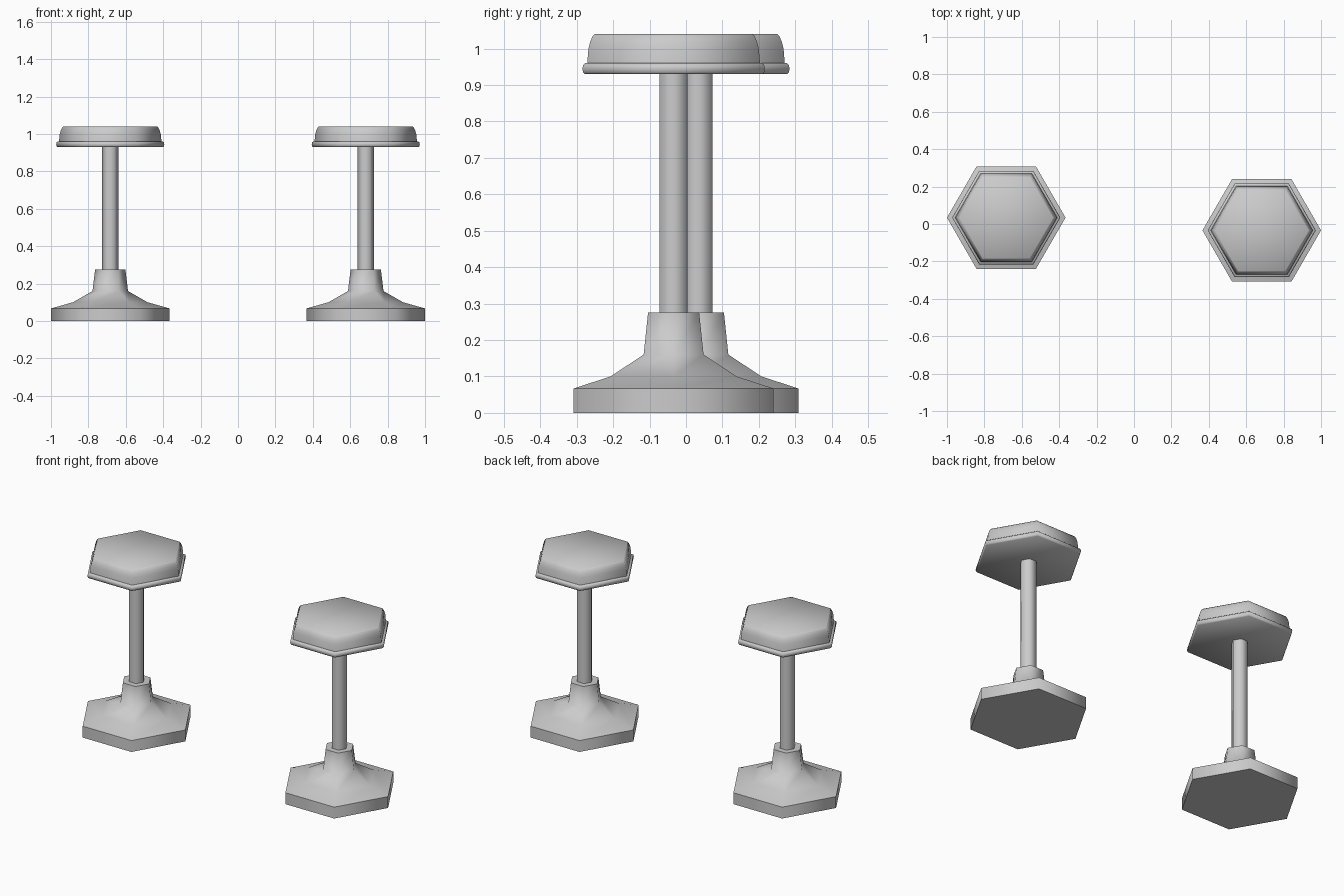
import bpy, bmesh
from math import radians, sin, cos, pi

if "Cube" in bpy.data.objects:
    bpy.data.objects.remove(bpy.data.objects["Cube"])


def hex_turn(name, profile, x, y, angle):
    """Hexagonal solid with corners on the x axis from (corner radius, height) points."""
    bm = bmesh.new()
    rings = [[bm.verts.new((r * cos(i * pi / 3), r * sin(i * pi / 3), z)) for i in range(6)]
             for r, z in profile]
    for a, b in zip(rings, rings[1:]):
        for i in range(6):
            j = (i + 1) % 6
            bm.faces.new((a[i], a[j], b[j], b[i]))
    bm.faces.new(rings[0][::-1])
    bm.faces.new(rings[-1])
    mesh = bpy.data.meshes.new(name)
    bm.to_mesh(mesh)
    bm.free()
    obj = bpy.data.objects.new(name, mesh)
    obj.location = (x, y, 0)
    bpy.context.collection.objects.link(obj)
    bpy.ops.object.select_all(action='DESELECT')
    obj.select_set(True)
    bpy.context.view_layer.objects.active = obj
    bpy.ops.object.shade_smooth_by_angle(angle=radians(angle))


# Profiles shared by both stools
BASE = [(0.317, 0), (0.317, 0.067), (0.2, 0.1), (0.095, 0.16), (0.081, 0.275)]
POST = [(0.044, 0.26), (0.044, 0.935)]
RIM = [(0.282, 0.93), (0.287, 0.935), (0.289, 0.945), (0.287, 0.955), (0.28, 0.96)]
CUSHION = [(0.274, 0.958), (0.27, 1.0), (0.264, 1.02), (0.256, 1.035), (0.25, 1.04)]

# Two stools placed point-symmetrically about the origin
for side, x, y in (("left", -0.683, 0.034), ("right", 0.683, -0.034)):
    hex_turn(side + "_base", BASE, x, y, 65)
    hex_turn(side + "_post", POST, x, y, 65)
    hex_turn(side + "_seat_rim", RIM, x, y, 65)
    hex_turn(side + "_cushion", CUSHION, x, y, 65)
